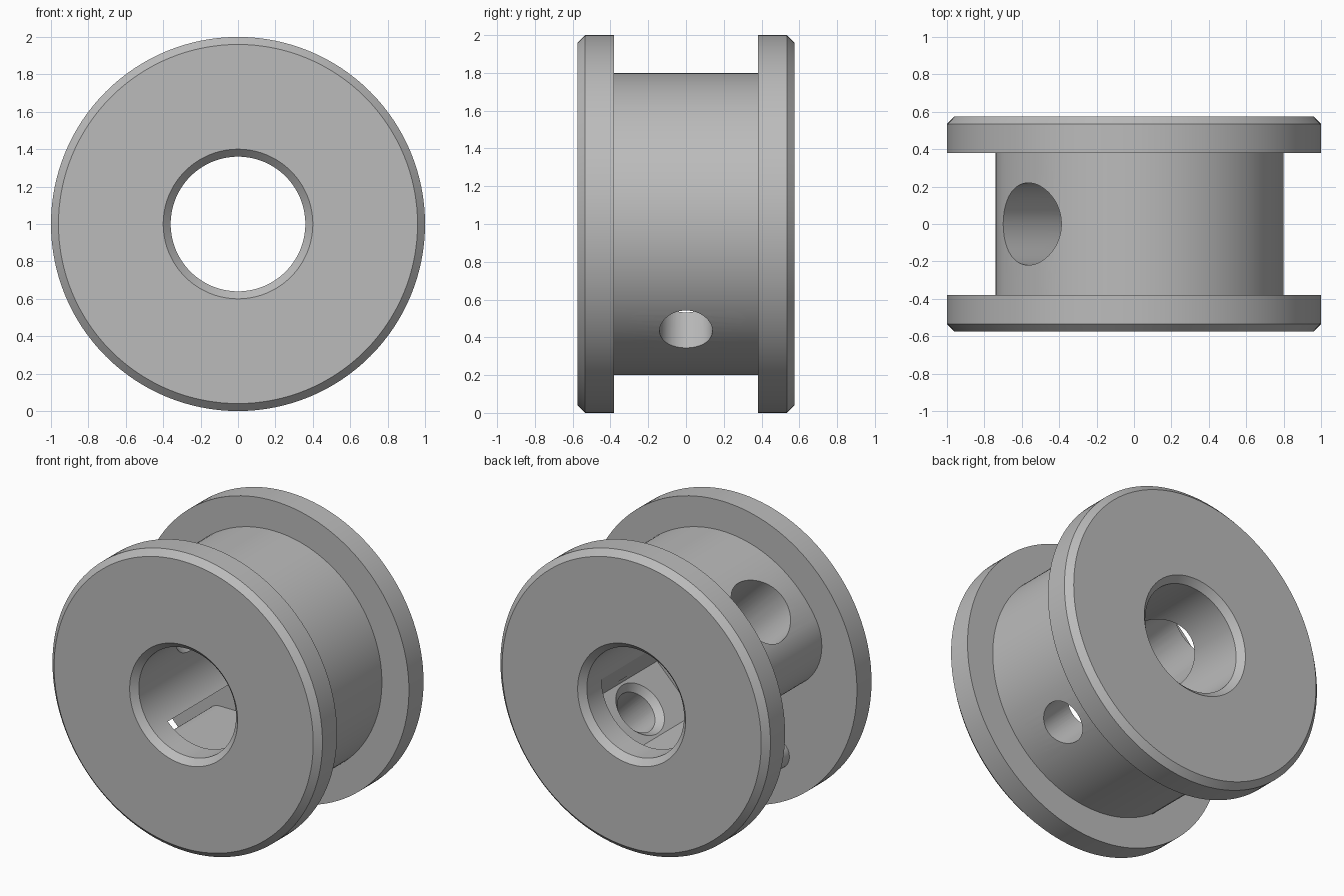
import bpy, bmesh, math
from mathutils import Vector, Matrix

cube = bpy.data.objects.get("Cube")
if cube:
    bpy.data.objects.remove(cube)

CENTRE = Vector((0, 0, 1))
HALF_CORE, HALF_WIDTH, CHAMFER = 0.38, 0.575, 0.04
BORE, CORE = 0.36, 0.8

grey = bpy.data.materials.new("plain grey")
grey.use_nodes = True
colour = (0.5, 0.5, 0.5, 1)
grey.diffuse_color = colour
grey.node_tree.nodes["Principled BSDF"].inputs["Base Color"].default_value = colour


def make_object(name, bm):
    bmesh.ops.recalc_face_normals(bm, faces=bm.faces)
    mesh = bpy.data.meshes.new(name)
    bm.to_mesh(mesh)
    bm.free()
    mesh.materials.append(grey)
    ob = bpy.data.objects.new(name, mesh)
    bpy.context.collection.objects.link(ob)
    return ob


def activate(ob):
    bpy.ops.object.select_all(action='DESELECT')
    ob.select_set(True)
    bpy.context.view_layer.objects.active = ob


def smooth(ob):
    activate(ob)
    bpy.ops.object.shade_smooth_by_angle(angle=math.radians(28))


def arc(cx, cz, radius, start, end, steps):
    angles = [math.radians(start + (end - start) * i / steps) for i in range(steps + 1)]
    return [(cx + radius * math.cos(a), cz + radius * math.sin(a)) for a in angles]


# Flange: chamfered ring turned around the y axis
def flange(name, side):
    profile = [(BORE, HALF_CORE), (1, HALF_CORE), (1, HALF_WIDTH - CHAMFER),
               (1 - CHAMFER, HALF_WIDTH), (BORE + CHAMFER, HALF_WIDTH),
               (BORE, HALF_WIDTH - CHAMFER)]
    bm = bmesh.new()
    verts = [bm.verts.new((r, side * y, 0)) for r, y in profile]
    edges = [bm.edges.new((verts[i - 1], verts[i])) for i in range(len(verts))]
    bmesh.ops.spin(bm, geom=verts + edges, cent=(0, 0, 0), axis=(0, 1, 0),
                   angle=math.tau, steps=128, use_merge=True)
    bmesh.ops.remove_doubles(bm, verts=bm.verts, dist=0.0001)
    bmesh.ops.translate(bm, verts=bm.verts, vec=CENTRE)
    smooth(make_object(name, bm))


flange("front_flange", -1)
flange("back_flange", 1)

# Core: open ring with a rounded slot at lower left and an angled inner pocket
outline = arc(0, 0, CORE, -125, 150, 100)
outline += arc(-0.39, 0.225, 0.35, 150, 239, 24)[1:]
outline += arc(0, 0, BORE, 225, 0, 80)
outline += [(0.48, -0.2), (0.2, -0.48)]
outline += arc(-0.4, -0.58, 0.1, 90, 230, 16)

bm = bmesh.new()
face = bm.faces.new([bm.verts.new((x, -HALF_CORE, z)) for x, z in outline])
extruded = bmesh.ops.extrude_face_region(bm, geom=[face])["geom"]
bmesh.ops.translate(bm, vec=(0, 2 * HALF_CORE, 0),
                    verts=[g for g in extruded if isinstance(g, bmesh.types.BMVert)])
bmesh.ops.translate(bm, verts=bm.verts, vec=CENTRE)
core = make_object("core", bm)


# Radial holes through the core wall
def drill(direction, start, end, r_start, r_end):
    axis = Vector(direction).normalized()
    bm = bmesh.new()
    bmesh.ops.create_cone(bm, cap_ends=True, segments=64, radius1=r_start,
                          radius2=r_end, depth=end - start)
    turn = axis.to_track_quat('Z', 'Y').to_matrix().to_4x4()
    place = Matrix.Translation(CENTRE + axis * (start + end) / 2)
    bmesh.ops.transform(bm, matrix=place @ turn, verts=bm.verts)
    cutter = make_object("hole_cutter", bm)
    cutter.hide_render = True
    activate(core)
    mod = core.modifiers.new("hole", 'BOOLEAN')
    mod.operation = 'DIFFERENCE'
    mod.solver = 'EXACT'
    mod.object = cutter
    bpy.ops.object.modifier_apply(modifier=mod.name)
    bpy.data.objects.remove(cutter)


drill((-1, 0, 1), 0.1, 1, 0.22, 0.22)       # wide hole
drill((1, 0, -1), 0.3, 1, 0.14, 0.14)       # narrow hole
drill((1, 0, -1), 0.44, 0.525, 0.222, 0.137)  # countersink inside the pocket
smooth(core)
